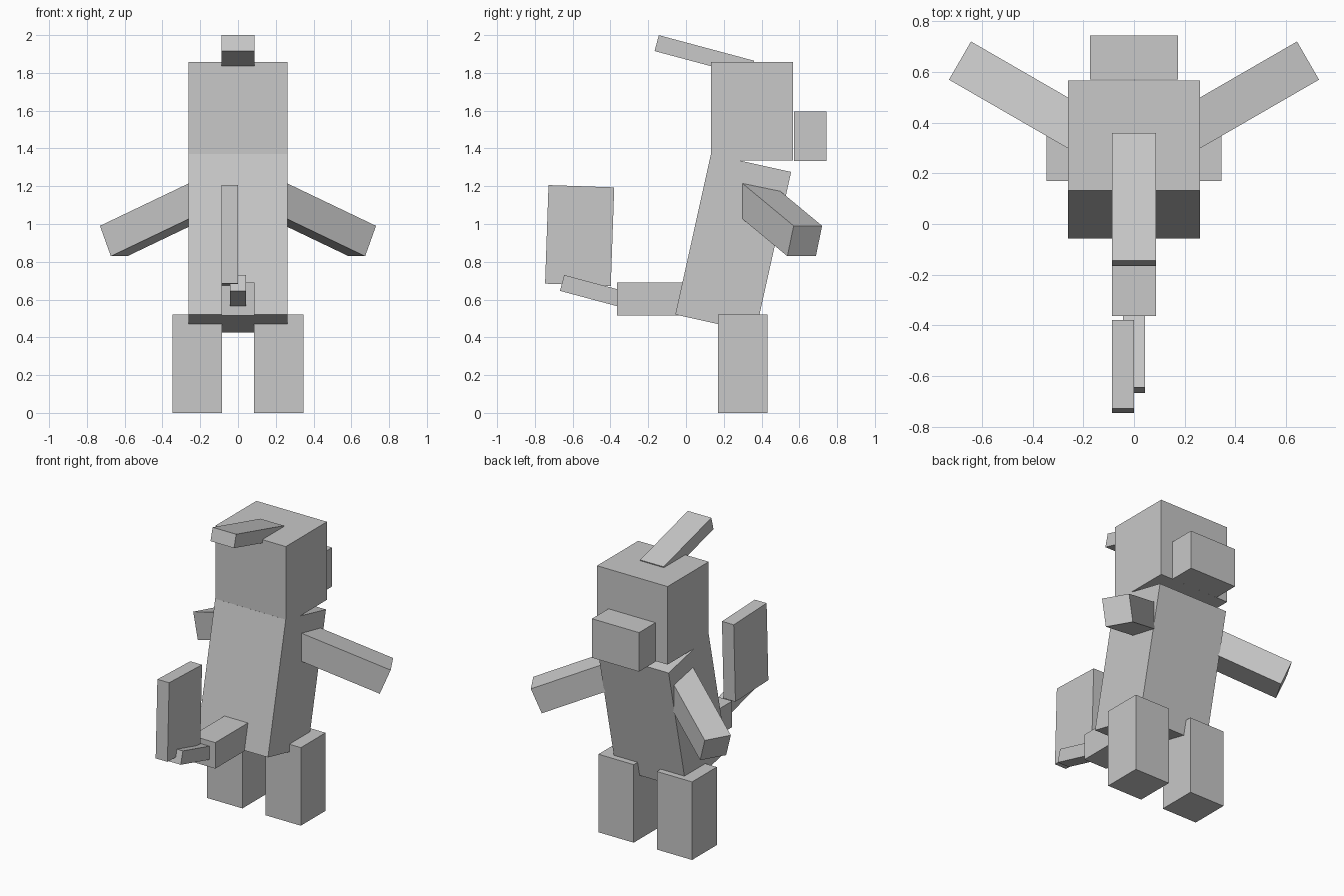
import bpy
from math import radians
from mathutils import Matrix, Vector

default = bpy.data.objects.get("Cube")
if default:
    bpy.data.objects.remove(default, do_unlink=True)

GREY = (0.58, 0.58, 0.58, 1)
grey = bpy.data.materials.new("plain grey")
grey.use_nodes = True
grey.diffuse_color = GREY
grey.node_tree.nodes["Principled BSDF"].inputs["Base Color"].default_value = GREY

U = 0.087  # block unit shared by every part


def block(name, units, centre, rx=0, ry=0, rz=0):
    """Box sized in block units, pitched about x or y, then turned about z."""
    bpy.ops.mesh.primitive_cube_add(size=1)
    obj = bpy.context.object
    obj.name = obj.data.name = name
    scale = Matrix.Diagonal(Vector(units) * U).to_4x4()
    turn = (Matrix.Rotation(radians(rz), 4, 'Z')
            @ Matrix.Rotation(radians(ry), 4, 'Y')
            @ Matrix.Rotation(radians(rx), 4, 'X'))
    obj.data.transform(turn @ scale)
    obj.location = centre
    obj.data.materials.append(grey)
    return obj


# Head, snout and swept crest
block("head", (6, 5, 6), (0, 0.35, 1.597))
block("snout", (4, 2, 3), (0, 0.658, 1.464))
block("crest", (2, 6, 1), (0, 0.097, 1.89), rx=-15)

# Leaning body
block("body", (6, 5, 10), (0, 0.25, 0.898), rx=-12.5)

# Tail: base, thin tip and upright fin set to one side
block("tail_base", (2, 4, 2), (0, -0.19, 0.603))
block("tail_tip", (1, 4, 1), (0, -0.488, 0.643), rx=-15)
block("tail_fin", (1, 4, 6), (-U / 2, -0.563, 0.939), rx=-2)

# Paired limbs
for side, s in (("left", 1), ("right", -1)):
    block(side + "_leg", (3, 3, 6), (s * 0.216, 0.3, 0.261))
    block(side + "_arm", (8, 2, 2), (s * 0.38, 0.468, 1.043),
          ry=22.5, rz=90 - s * 60)
